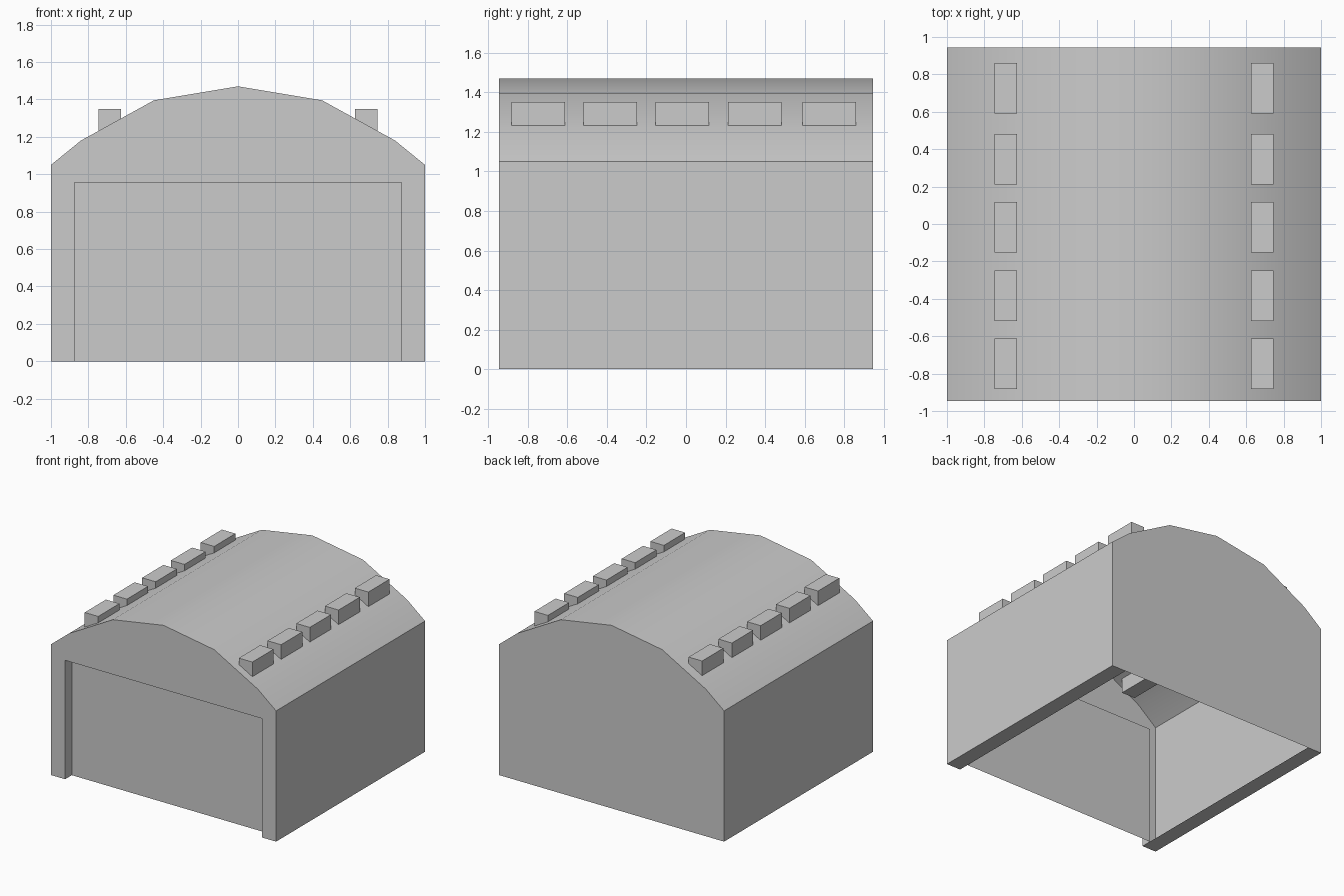
import bpy, bmesh, math

if "Cube" in bpy.data.objects:
    bpy.data.objects.remove(bpy.data.objects["Cube"])

HALF_Y = 0.945
DOOR_X, DOOR_Z, DOOR_DEPTH = 0.875, 0.955, 0.085
ROOF = [(1, 1.05), (0.84, 1.18), (0.45, 1.395), (0, 1.47),
        (-0.45, 1.395), (-0.84, 1.18), (-1, 1.05)]
DOOR = [(-DOOR_X, 0), (-DOOR_X, DOOR_Z), (DOOR_X, DOOR_Z), (DOOR_X, 0)]


def finish(bm, name):
    bmesh.ops.remove_doubles(bm, verts=bm.verts, dist=1e-5)
    mesh = bpy.data.meshes.new(name)
    bm.to_mesh(mesh)
    bm.free()
    obj = bpy.data.objects.new(name, mesh)
    bpy.context.collection.objects.link(obj)
    return obj


def face(bm, points):
    return bm.faces.new([bm.verts.new(p) for p in points])


def at_y(profile, y):
    return [(x, y, z) for x, z in profile]


# Hangar shell: thin walls and arched roof, open underneath
bm = bmesh.new()
outline = [(1, 0)] + ROOF + [(-1, 0)]
for (xa, za), (xb, zb) in zip(outline, outline[1:]):
    face(bm, [(xa, -HALF_Y, za), (xa, HALF_Y, za),
              (xb, HALF_Y, zb), (xb, -HALF_Y, zb)])
# Front gable around the doorway, and the plain back gable
face(bm, at_y(outline + DOOR, -HALF_Y))
face(bm, at_y([(1, 0), (DOOR_X, 0), (-DOOR_X, 0), (-1, 0)] + ROOF[::-1], HALF_Y))
# Doorway jambs and lintel
door_y = -HALF_Y + DOOR_DEPTH
for (xa, za), (xb, zb) in zip(DOOR, DOOR[1:]):
    face(bm, [(xa, -HALF_Y, za), (xb, -HALF_Y, zb), (xb, door_y, zb), (xa, door_y, za)])
# Wall footings
for s in (-1, 1):
    face(bm, [(s, -HALF_Y, 0), (s * DOOR_X, -HALF_Y, 0), (s * DOOR_X, door_y, 0),
              (s * DOOR_X, HALF_Y, 0), (s, HALF_Y, 0)])
bmesh.ops.remove_doubles(bm, verts=bm.verts, dist=1e-5)
bmesh.ops.recalc_face_normals(bm, faces=bm.faces)
roof_face = max(bm.faces, key=lambda f: f.calc_center_median().z)
if roof_face.normal.z < 0:
    bmesh.ops.reverse_faces(bm, faces=bm.faces)
shell = finish(bm, "hangar_shell")
bpy.context.view_layer.objects.active = shell
shell.select_set(True)
bpy.ops.object.shade_smooth_by_angle(angle=math.radians(30))

# Recessed door panel
bm = bmesh.new()
face(bm, at_y(DOOR[::-1], door_y)).normal_update()
for f in bm.faces:
    if f.normal.y > 0:
        f.normal_flip()
finish(bm, "door_panel")

# Roof vents: a row of five boxes on each side
for side, s in (("left", -1), ("right", 1)):
    bm = bmesh.new()
    for y in (-0.747, -0.383, -0.018, 0.347, 0.725):
        verts = bmesh.ops.create_cube(bm, size=1)["verts"]
        bmesh.ops.scale(bm, verts=verts, vec=(0.12, 0.27, 0.17))
        bmesh.ops.translate(bm, verts=verts, vec=(s * 0.685, y, 1.265))
    finish(bm, side + "_roof_vents")
